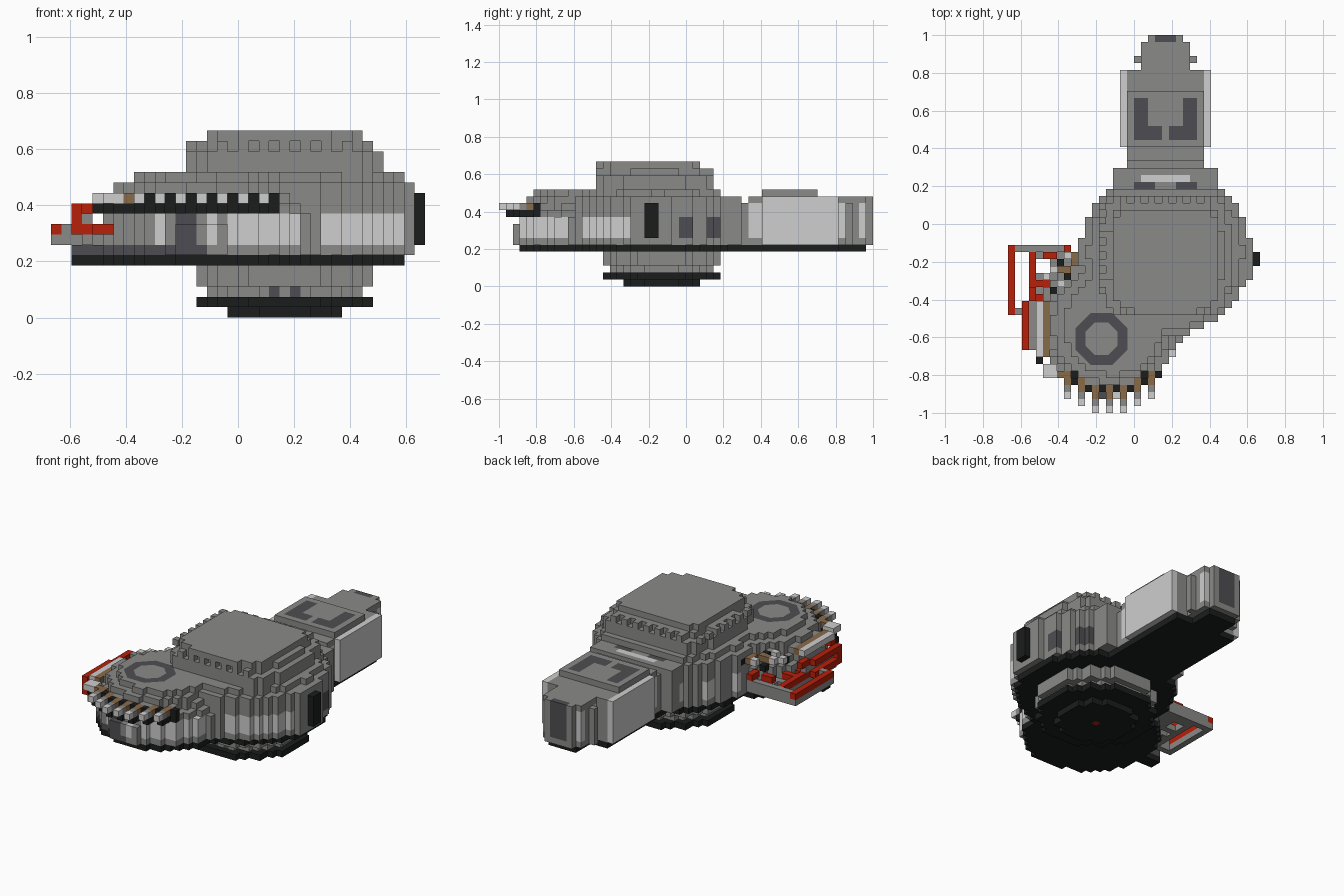
import bpy
import bmesh
from math import cos, sin, pi
from mathutils import Vector

if "Cube" in bpy.data.objects:
    bpy.data.objects.remove(bpy.data.objects["Cube"], do_unlink=True)

UNIT = 2 / 54                      # edge of one block
ORIGIN = Vector((-18, -27, 0))     # grid corner, in blocks

PALETTE = {
    "grey": (0.255, 0.255, 0.25),
    "dark_grey": (0.076, 0.076, 0.085),
    "black": (0.011, 0.012, 0.012),
    "light_grey": (0.62, 0.62, 0.62),
    "red": (0.48, 0.014, 0.003),
    "brown": (0.25, 0.145, 0.068),
}
NAMES = list(PALETTE)
for name, rgb in PALETTE.items():
    mat = bpy.data.materials.new(name)
    mat.use_nodes = True
    mat.diffuse_color = (*rgb, 1)
    mat.node_tree.nodes["Principled BSDF"].inputs["Base Color"].default_value = (*rgb, 1)

blocks = {}                        # cell -> (part, colour)


def put(part, cells, colour="grey"):
    for c in cells:
        blocks[c] = (part, colour(*c) if callable(colour) else colour)


def paint(cells, colour):
    for c in cells:
        if c in blocks:
            blocks[c] = (blocks[c][0], colour)


def box(i0, i1, j0, j1, k0, k1):
    """All cells between inclusive limits."""
    return [(i, j, k) for i in range(i0, i1 + 1)
            for j in range(j0, j1 + 1) for k in range(k0, k1 + 1)]


def disc(ci, cj, r, k0, k1, p=2, j0=0, j1=53):
    """Stepped disc cut off at rows j0 and j1; a higher power p is squarer."""
    return [c for c in box(0, 35, j0, j1, k0, k1)
            if abs(c[0] - ci) ** p + abs(c[1] - cj) ** p <= r ** p]


def mirror(cells):
    """Cells plus their reflection about the main axis."""
    return cells + [(44 - i, j, k) for i, j, k in cells]


# Front pod hull with panels around its side
def pod_colour(i, j, k):
    if k == 6 and i < 15:
        return "dark_grey"
    if k in (7, 8, 9) and j < 10:
        if i in (12, 13):
            return "dark_grey"
        if i in (10, 15) or i > 16:
            return "light_grey"
    return "grey"


put("front_pod", disc(14.2, 12.6, 10.2, 6, 9), pod_colour)
put("front_pod", box(12, 16, 2, 2, 6, 8) + box(2, 4, 12, 13, 6, 6), pod_colour)
put("front_pod", disc(14.2, 12.5, 9.6, 10, 10))
put("front_pod", disc(14, 12, 8.6, 11, 11))
put("front_pod", disc(14, 12, 8.1, 12, 12))
put("front_pod", disc(14.5, 12, 7.1, 13, 13))


# Main round hull
def hull_colour(i, j, k):
    if k in (7, 8, 9):
        if i > 22:
            if j in (26, 27, 30, 31):
                return "dark_grey"
            if j < 19 and i > 25:
                return "light_grey"
        elif j in (24, 28, 29, 32):
            return "light_grey"
    return "grey"


put("main_hull", disc(22, 22.7, 12.2, 6, 12), hull_colour)
put("main_hull", disc(22, 22.5, 11.1, 13, 13, j1=31))
put("side_hatch", box(34, 34, 19, 24, 6, 12))
put("side_hatch", box(35, 35, 21, 22, 7, 11), "black")

# Turret stack on the hull, with battlements round its shoulder
put("turret", disc(22, 22, 9.2, 14, 15, 3.5, 14, 30))
put("turret", disc(22, 22, 8.1, 16, 16, 4, 15, 29))
put("turret", disc(22, 21.5, 7.6, 17, 17, 6, 14, 28))
for n in range(16, 30, 2):
    put("turret_teeth", [(n, 30, 16), (n, 14, 16), (13, n + 1, 16)])

# Neck and tail block
put("neck", box(17, 27, 33, 35, 6, 11) + box(17, 27, 36, 38, 6, 12)
    + box(15, 29, 33, 34, 6, 12))
paint(mirror(box(17, 17, 36, 37, 7, 11)), "light_grey")
paint(box(19, 25, 33, 33, 12, 12), "light_grey")
paint(mirror(box(18, 20, 32, 32, 12, 12)), "dark_grey")
put("tail_block", box(16, 28, 38, 48, 6, 12),
    lambda i, j, k: "light_grey" if i in (16, 28) else "grey")
put("tail_roof", box(17, 27, 38, 45, 13, 13))
put("tail_end", box(19, 25, 49, 52, 6, 12) + box(20, 24, 53, 53, 6, 12)
    + mirror(box(18, 18, 50, 50, 6, 11)))
paint(mirror(box(19, 19, 49, 49, 7, 11) + box(19, 19, 52, 52, 7, 11)), "light_grey")
paint(box(21, 23, 53, 53, 7, 12), "dark_grey")
paint(mirror(box(18, 19, 39, 44, 13, 13) + box(20, 21, 39, 40, 13, 13)), "dark_grey")

# Black keel plate, one layer under everything
put("keel_plate", disc(14.2, 12.6, 10.1, 5, 5) + box(2, 4, 12, 13, 5, 5)
    + disc(22, 22.7, 11.7, 5, 5) + box(17, 27, 33, 48, 5, 5)
    + box(20, 24, 49, 52, 5, 5), "black")

# Stepped round base
put("base", disc(22, 23, 8.6, 3, 4))
put("base", disc(22, 23, 7.6, 2, 2),
    lambda i, j, k: "dark_grey" if i in (21, 23) and j < 20 else "grey")
put("base_plate", disc(22, 23, 8.6, 1, 1) + disc(22, 23, 5.8, 0, 0), "black")
paint([(22, 23, 0)], "red")

# Row of short barrels over a black shelf, fanned round the pod front
for n in range(4, 22):
    tip = (n - 14) ** 2 // 14
    rear = max(5, 11 - n)
    if n % 2 == 0 and n > 7:
        put("front_barrels", [(n, tip, 11)], "light_grey")
        put("front_barrels", [(n, tip + 1, 11)], "grey")
        put("front_barrels", box(n, n, tip + 2, tip + 3, 11, 11), "brown")
        put("barrel_shelf", box(n, n, tip + 1, rear, 10, 10), "black")
    else:
        start = min(tip + 3, rear)
        put("barrel_shelf", box(n, n, start, rear, 10, 10), "black")
        if n > 7:
            put("barrel_shelf", [(n, start, 11)], "black")

# Pipes along the pod's outer side
put("side_pipes", box(5, 5, 8, 15, 11, 11), "brown")
put("side_pipes", box(4, 4, 8, 15, 11, 11) + box(5, 6, 5, 6, 11, 11), "light_grey")
put("side_pipes", box(3, 3, 9, 16, 7, 9))
put("side_pipes", [(7, 5, 11), (7, 20, 11), (8, 20, 11), (9, 21, 11), (9, 22, 11)], "brown")
put("side_pipes", [(5, 19, 11), (6, 20, 11), (7, 18, 11), (8, 22, 11)], "light_grey")
put("side_pipes", [(10, 23, 11), (7, 21, 10), (6, 17, 10), (8, 19, 11)], "black")

# Open side platform with red rails
frame = [c for c in box(0, 8, 14, 23, 7, 7)
         if not (c[0] in (1, 2) and 14 < c[1] < 23)
         and not (c[0] in (4, 5) and c[1] in (18, 20, 21))]
put("platform", frame)
put("platform", box(1, 8, 23, 23, 8, 8) + box(1, 2, 14, 14, 8, 8))
put("red_rails", box(0, 0, 14, 23, 8, 8) + box(3, 3, 17, 22, 8, 8)
    + box(3, 6, 16, 16, 8, 8) + box(2, 2, 9, 15, 8, 8) + box(2, 2, 9, 15, 10, 10)
    + box(2, 2, 9, 9, 9, 9) + box(3, 3, 9, 9, 8, 8) + box(4, 5, 8, 8, 8, 8)
    + box(3, 3, 16, 17, 10, 10) + box(4, 5, 18, 18, 8, 8) + box(5, 6, 22, 22, 9, 9)
    + box(8, 8, 22, 23, 9, 9) + [(4, 8, 10), (6, 16, 9)], "red")

# Skin each part: a quad for every open block side
SIDES = [Vector(v) for v in ((1, 0, 0), (-1, 0, 0), (0, 1, 0),
                             (0, -1, 0), (0, 0, 1), (0, 0, -1))]


def finish(bm, part):
    bmesh.ops.remove_doubles(bm, verts=bm.verts, dist=UNIT / 100)
    mesh = bpy.data.meshes.new(part)
    for name in NAMES:
        mesh.materials.append(bpy.data.materials[name])
    bm.to_mesh(mesh)
    bm.free()
    bpy.context.collection.objects.link(bpy.data.objects.new(part, mesh))


def skin(part):
    bm = bmesh.new()
    for cell, (owner, colour) in blocks.items():
        if owner != part:
            continue
        mid = Vector(cell) + Vector((0.5, 0.5, 0.5)) + ORIGIN
        for n in SIDES:
            if tuple(int(a + b) for a, b in zip(cell, n)) in blocks:
                continue
            u = Vector((n.y, n.z, n.x))
            v = n.cross(u)
            ring = [(mid + (n + a * u + b * v) / 2) * UNIT
                    for a, b in ((-1, -1), (1, -1), (1, 1), (-1, 1))]
            face = bm.faces.new([bm.verts.new(p) for p in ring])
            face.material_index = NAMES.index(colour)
    finish(bm, part)


for part in sorted({owner for owner, _ in blocks.values()}):
    skin(part)

# Painted eight-sided ring on the pod deck
bm = bmesh.new()
for n in range(8):
    corners = [(0.149, n), (0.149, n + 1), (0.093, n + 1), (0.093, n)]
    face = bm.faces.new([bm.verts.new((-0.172 + r * cos((m + 0.5) * pi / 4),
                                       -0.608 + r * sin((m + 0.5) * pi / 4),
                                       14 * UNIT + 0.003)) for r, m in corners])
    face.material_index = NAMES.index("dark_grey")
finish(bm, "deck_ring")
